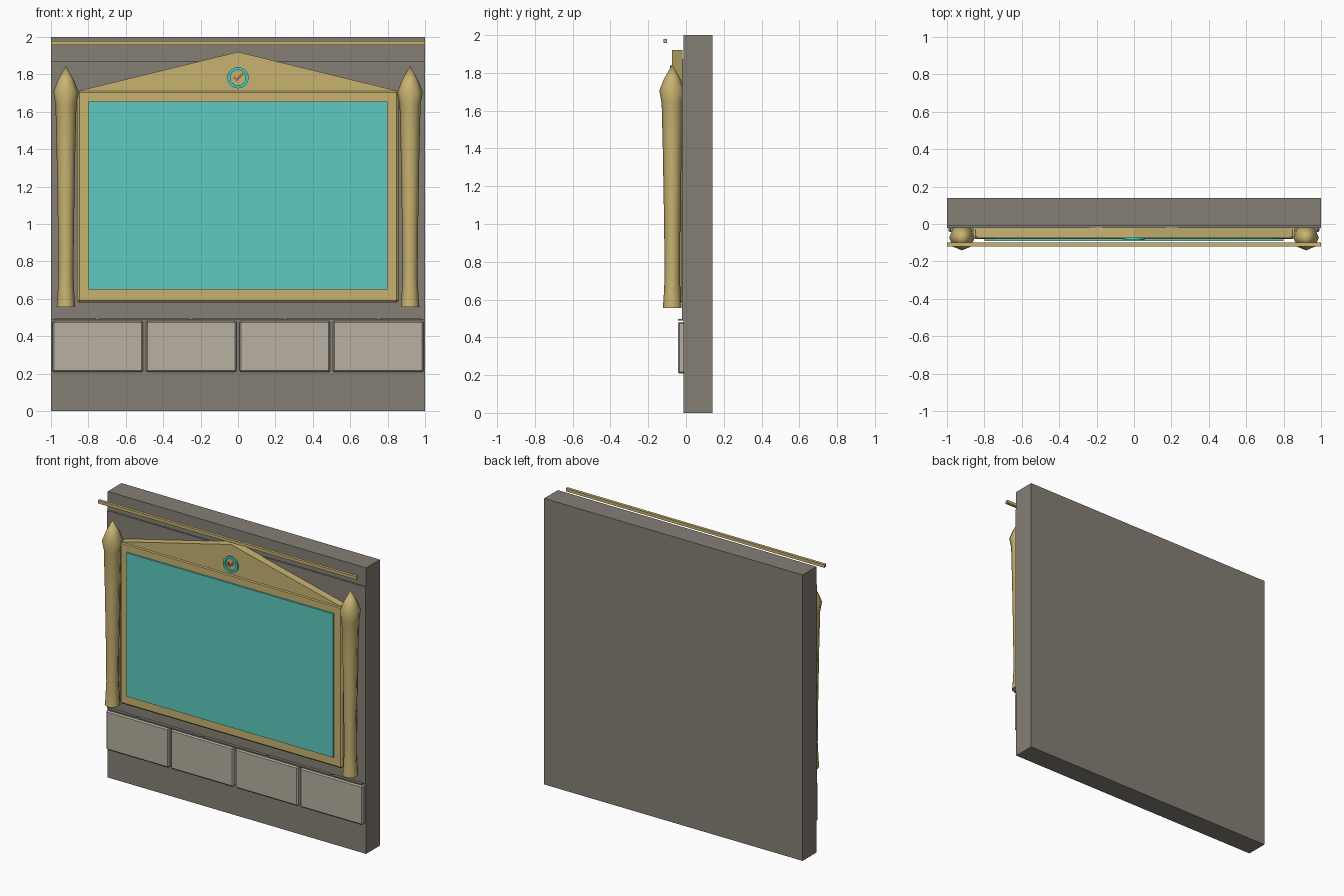
import bpy, bmesh, math
from mathutils import Matrix

if "Cube" in bpy.data.objects:
    bpy.data.objects.remove(bpy.data.objects["Cube"])


def mat(name, r, g, b):
    m = bpy.data.materials.new(name)
    m.diffuse_color = (r, g, b, 1)
    m.use_nodes = True
    m.node_tree.nodes["Principled BSDF"].inputs["Base Color"].default_value = m.diffuse_color
    return m


STONE = mat("dark stone", 0.235, 0.215, 0.18)
BRICK = mat("light stone", 0.48, 0.435, 0.355)
GOLD = mat("gold", 0.58, 0.45, 0.165)
TEAL = mat("teal screen", 0.113, 0.59, 0.525)
CYAN = mat("cyan ring", 0.047, 0.64, 0.62)
BROWN = mat("brown mark", 0.32, 0.19, 0.07)


def finish(bm, name, material, smooth=False):
    bmesh.ops.recalc_face_normals(bm, faces=bm.faces)
    me = bpy.data.meshes.new(name)
    bm.to_mesh(me)
    bm.free()
    me.materials.append(material)
    for p in me.polygons:
        p.use_smooth = smooth
    ob = bpy.data.objects.new(name, me)
    bpy.context.collection.objects.link(ob)
    return ob


def box(name, x, y, z, material, bevel=0):
    """Box from (min, max) ranges."""
    bm = bmesh.new()
    bmesh.ops.create_cube(bm, size=1)
    for v in bm.verts:
        for i, (a, b) in enumerate((x, y, z)):
            v.co[i] = a if v.co[i] < 0 else b
    if bevel:
        bmesh.ops.bevel(bm, geom=bm.edges[:], offset=bevel, segments=1, affect='EDGES')
    return finish(bm, name, material)


def prism(name, pts, y0, y1, material):
    """Front-view outline pushed back from y0 to y1."""
    bm = bmesh.new()
    f = bm.faces.new([bm.verts.new((x, y0, z)) for x, z in pts])
    ext = bmesh.ops.extrude_face_region(bm, geom=[f])
    for v in ext["geom"]:
        if isinstance(v, bmesh.types.BMVert):
            v.co.y = y1
    return finish(bm, name, material)


def lathe(name, profile, cx, cy, sides, material):
    """Profile of (radius, z) turned about a vertical axis."""
    bm = bmesh.new()
    rings = [[bm.verts.new((cx + r * math.cos(k * math.tau / sides),
                            cy + r * math.sin(k * math.tau / sides), z))
              for k in range(sides)] for r, z in profile]
    for a, b in zip(rings, rings[1:]):
        for k in range(sides):
            n = (k + 1) % sides
            bm.faces.new((a[k], a[n], b[n], b[k]))
    bm.faces.new(rings[0])
    bmesh.ops.remove_doubles(bm, verts=bm.verts[:], dist=0.0001)
    ob = finish(bm, name, material, True)
    bpy.context.view_layer.objects.active = ob
    ob.select_set(True)
    bpy.ops.object.shade_smooth_by_angle(angle=math.radians(50))
    ob.select_set(False)
    return ob


# Wall slab with a slightly raised panel
box("wall", (-1, 1), (-0.012, 0.14), (0, 2), STONE)
box("wall_panel", (-1, 1), (-0.022, 0), (0.49, 1.87), STONE)

# Brick course and the thin half-shifted ledge above it
for i in range(4):
    x = -1 + i * 0.5
    box(f"brick_{i + 1}", (x + 0.008, x + 0.492), (-0.043, 0), (0.208, 0.482), BRICK, 0.008)
edges = [-0.99, -0.75, -0.25, 0.25, 0.75, 0.99]
for i, (a, b) in enumerate(zip(edges, edges[1:])):
    box(f"ledge_{i + 1}", (a + 0.008, b - 0.008), (-0.042, -0.02), (0.488, 0.496), STONE)

# Frame, gable and screen
box("frame", (-0.86, 0.86), (-0.08, -0.015), (0.58, 1.715), GOLD, 0.012)
prism("gable", [(-0.86, 1.71), (0.86, 1.71), (0, 1.92)], -0.075, -0.018, GOLD)
box("screen", (-0.8, 0.8), (-0.092, -0.07), (0.65, 1.655), TEAL)

# Side columns with pointed caps
profile = [(0.05, 0.555), (0.046, 0.6), (0.04, 0.72), (0.043, 1.0), (0.05, 1.4),
           (0.056, 1.64), (0.068, 1.705), (0.045, 1.765), (0, 1.845)]
for s, side in ((-1, "left"), (1, "right")):
    lathe(f"{side}_column", profile, s * 0.92, -0.073, 8, GOLD)

# Top rail
box("top_rail", (-1, 1), (-0.12, -0.1), (1.958, 1.979), GOLD)

# Round ornament with a tick inside
bm = bmesh.new()
N = 24
loops = [[bm.verts.new((r * math.cos(k * math.tau / N), y, 1.782 + r * math.sin(k * math.tau / N)))
          for k in range(N)] for r, y in ((0.057, -0.07), (0.057, -0.086), (0.041, -0.086), (0.041, -0.07))]
for j in range(4):
    a, b = loops[j], loops[(j + 1) % 4]
    for k in range(N):
        n = (k + 1) % N
        bm.faces.new((a[k], a[n], b[n], b[k]))
finish(bm, "ornament_ring", CYAN)
tick = [(-0.028, 1.784), (-0.008, 1.76), (0.032, 1.802), (0.024, 1.812), (-0.008, 1.778), (-0.02, 1.793)]
prism("ornament_tick", tick, -0.083, -0.074, BROWN)
